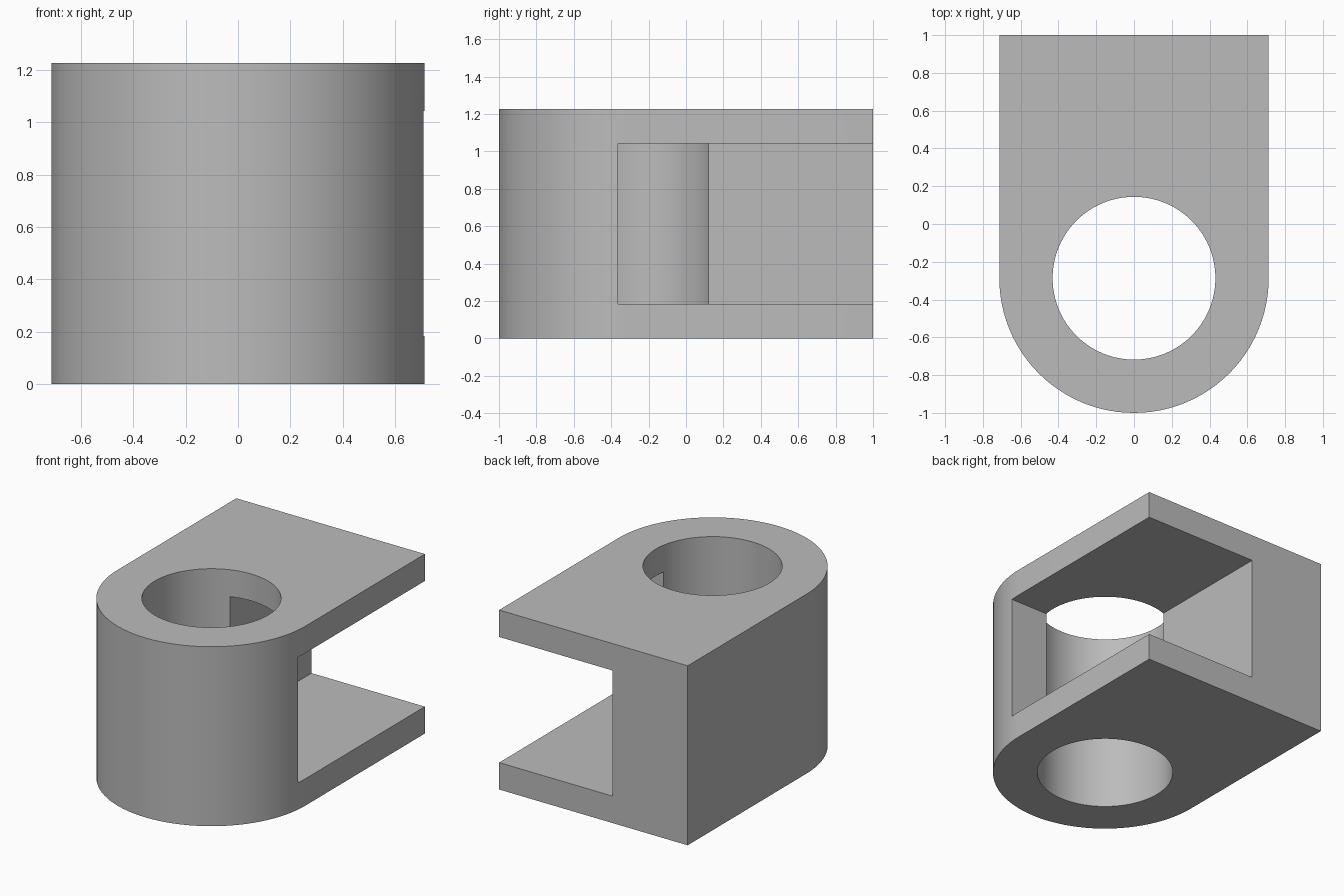
import bpy, bmesh, math

HALF_W, HEIGHT = 0.713, 1.227
PIVOT_Y = HALF_W - 1.0
BORE_R = 0.431
SEGMENTS = 96

default = bpy.data.objects.get("Cube")
if default:
    bpy.data.objects.remove(default, do_unlink=True)

grey = bpy.data.materials.new("plain grey")
grey.use_nodes = True
grey.diffuse_color = (0.5, 0.5, 0.5, 1)
grey.node_tree.nodes["Principled BSDF"].inputs["Base Color"].default_value = grey.diffuse_color


def prism(name, outline, z0, z1):
    """Extrude a flat outline between two heights."""
    bm = bmesh.new()
    face = bm.faces.new([bm.verts.new((x, y, z0)) for x, y in outline])
    top = bmesh.ops.extrude_face_region(bm, geom=[face])["geom"]
    bmesh.ops.translate(bm, vec=(0, 0, z1 - z0),
                        verts=[v for v in top if isinstance(v, bmesh.types.BMVert)])
    bmesh.ops.recalc_face_normals(bm, faces=bm.faces)
    mesh = bpy.data.meshes.new(name)
    bm.to_mesh(mesh)
    bm.free()
    mesh.materials.append(grey)
    obj = bpy.data.objects.new(name, mesh)
    bpy.context.collection.objects.link(obj)
    return obj


def arc(radius, start, end, count):
    angles = [start + (end - start) * i / count for i in range(count + 1)]
    return [(radius * math.cos(a), PIVOT_Y + radius * math.sin(a)) for a in angles]


# Body: rounded at the front, square at the back
body = prism("bracket_body",
             arc(HALF_W, math.pi, 2 * math.pi, SEGMENTS // 2) + [(HALF_W, 1), (-HALF_W, 1)],
             0, HEIGHT)

# Vertical bore, and a slot open to the left side and the back
bore = prism("bore_cutter", arc(BORE_R, 0, 2 * math.pi, SEGMENTS)[:-1], -0.2, HEIGHT + 0.2)
slot = prism("slot_cutter", [(-0.143, -0.363), (1, -0.363), (1, 1.3), (-0.143, 1.3)],
             0.184, HEIGHT - 0.184)

bpy.ops.object.select_all(action='DESELECT')
bpy.context.view_layer.objects.active = body
body.select_set(True)
for cutter in (bore, slot):
    cutter.hide_render = True
    cut = body.modifiers.new(cutter.name, 'BOOLEAN')
    cut.operation, cut.solver, cut.object = 'DIFFERENCE', 'EXACT', cutter
    bpy.ops.object.modifier_apply(modifier=cut.name)
    bpy.data.objects.remove(cutter, do_unlink=True)

bpy.ops.object.shade_smooth_by_angle(angle=math.radians(30))
